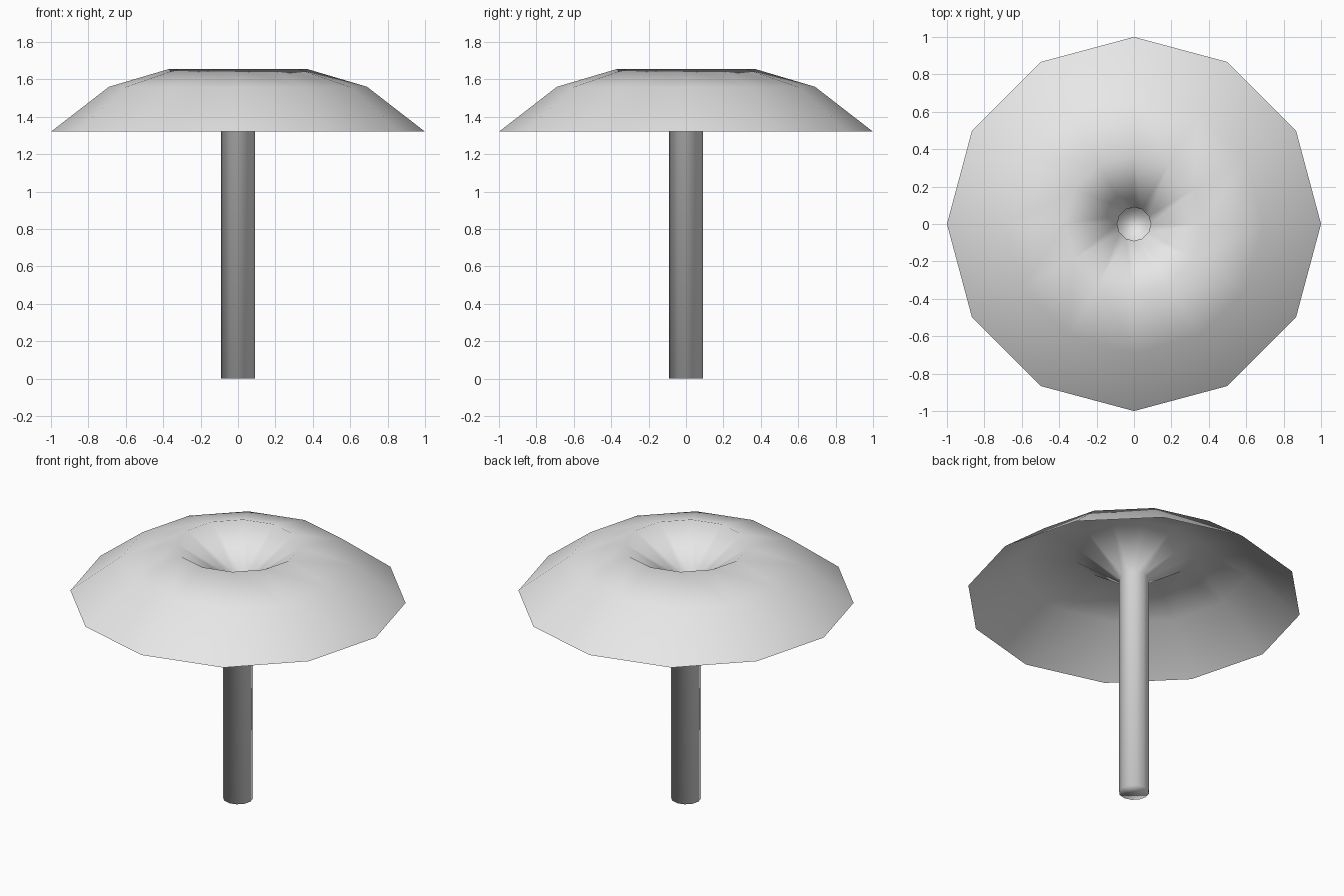
import bpy, bmesh, math

if "Cube" in bpy.data.objects:
    bpy.data.objects.remove(bpy.data.objects["Cube"])

SIDES = 12

# One flat colour
grey = bpy.data.materials.new("plain_grey")
grey.diffuse_color = (0.8, 0.8, 0.8, 1.0)
grey.use_nodes = True
grey.node_tree.nodes["Principled BSDF"].inputs["Base Color"].default_value = grey.diffuse_color

# Profile (radius, height): open stem tube flaring into a dipped canopy sheet
profile = [(0.09, 0.0), (0.09, 1.46), (0.37, 1.655), (0.69, 1.56), (1.0, 1.32)]

bm = bmesh.new()


def add_ring(radius, height):
    return [bm.verts.new((radius * math.cos(math.tau * i / SIDES),
                          radius * math.sin(math.tau * i / SIDES), height))
            for i in range(SIDES)]


rings = [add_ring(r, z) for r, z in profile]

# Stem wall, funnel and canopy bands, facing away from the stem
for low, high in zip(rings, rings[1:]):
    for i in range(SIDES):
        j = (i + 1) % SIDES
        bm.faces.new((low[i], low[j], high[j], high[i]))

# Closed stem foot
bm.faces.new(list(reversed(rings[0])))

# The whole sheet is softly shaded, including the foot and the rims
for face in bm.faces:
    face.smooth = True

mesh = bpy.data.meshes.new("parasol")
bm.to_mesh(mesh)
bm.free()
mesh.materials.append(grey)
parasol = bpy.data.objects.new("stem_and_canopy", mesh)
bpy.context.collection.objects.link(parasol)
